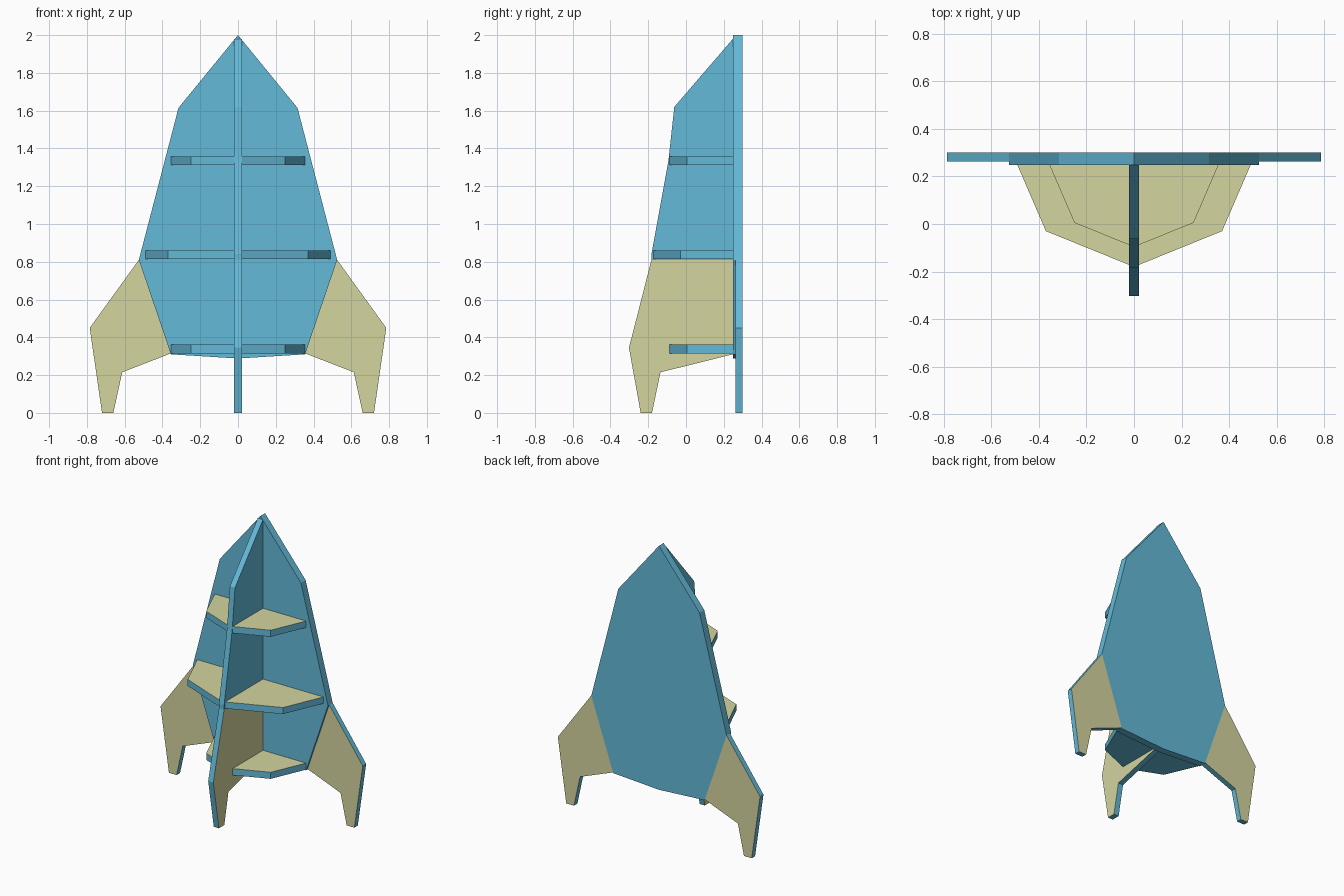
import bpy, bmesh
from mathutils import Vector

cube = bpy.data.objects.get("Cube")
if cube:
    bpy.data.objects.remove(cube, do_unlink=True)


def material(name, rgb):
    m = bpy.data.materials.new(name)
    m.use_nodes = True
    m.diffuse_color = (*rgb, 1)
    m.node_tree.nodes["Principled BSDF"].inputs["Base Color"].default_value = (*rgb, 1)
    return m


BLUE = material("sky_blue", (0.127, 0.49, 0.69))
TAN = material("pale_khaki", (0.66, 0.66, 0.35))


def board(name, outline, axis, start, end, tan_faces=None):
    """Extrude a flat outline along an axis; faces passing tan_faces(normal) are tan."""
    def place(a, b, d):
        return {"x": (d, a, b), "y": (a, d, b), "z": (a, b, d)}[axis]

    bm = bmesh.new()
    base = bm.faces.new([bm.verts.new(place(a, b, start)) for a, b in outline])
    moved = bmesh.ops.extrude_face_region(bm, geom=[base])["geom"]
    shift = Vector(place(0, 0, end - start))
    bmesh.ops.translate(bm, vec=shift, verts=[v for v in moved if isinstance(v, bmesh.types.BMVert)])
    bmesh.ops.recalc_face_normals(bm, faces=bm.faces)
    bm.normal_update()
    for f in bm.faces:
        f.material_index = int(bool(tan_faces and tan_faces(f.normal)))
    mesh = bpy.data.meshes.new(name)
    bm.to_mesh(mesh)
    bm.free()
    mesh.materials.append(BLUE)
    mesh.materials.append(TAN)
    ob = bpy.data.objects.new(name, mesh)
    bpy.context.collection.objects.link(ob)
    return ob


BACK, FACE = 0.30, 0.248   # rear and front planes of the back panel
HALF = 0.02                # half thickness of the centre divider

# Back panel: symmetric rocket silhouette
right_half = [(0.315, 1.615), (0.525, 0.81), (0.355, 0.31)]
left_half = [(-x, z) for x, z in reversed(right_half)]
board("back_panel", [(0, 2.0)] + right_half + [(0, 0.288)] + left_half, "y", FACE, BACK)

# Side fins, with painted broad faces
fin = [(0.525, 0.81), (0.785, 0.45), (0.72, 0), (0.66, 0), (0.613, 0.215), (0.355, 0.315)]
for side, s in (("left", 1), ("right", -1)):
    board(side + "_fin", [(s * x, z) for x, z in fin], "y", 0.262, BACK,
          lambda n: abs(n.y) > 0.9)

# Centre divider and the front fin below it
board("centre_divider",
      [(FACE, 1.98), (-0.062, 1.62), (-0.093, 1.335), (-0.183, 0.84), (-0.183, 0.81), (FACE, 0.81)],
      "x", -HALF, HALF)
board("front_fin",
      [(FACE, 0.81), (-0.183, 0.81), (-0.302, 0.345), (-0.24, 0), (-0.18, 0), (-0.135, 0.215), (FACE, 0.31)],
      "x", -HALF, HALF, lambda n: abs(n.x) > 0.9)

# Shelves: one on each side of the divider, with painted tops
small = [(0.355, FACE), (0.25, 0.005), (HALF, -0.088)]
large = [(0.49, FACE), (0.37, -0.03), (HALF, -0.172)]
for level, shape, z in (("lower", small, 0.315), ("middle", large, 0.815), ("upper", small, 1.312)):
    for side, s in (("left", 1), ("right", -1)):
        outline = [(s * x, y) for x, y in [(HALF, FACE)] + shape]
        board(f"{level}_{side}_shelf", outline, "z", z, z + 0.046, lambda n: n.z > 0.9)
